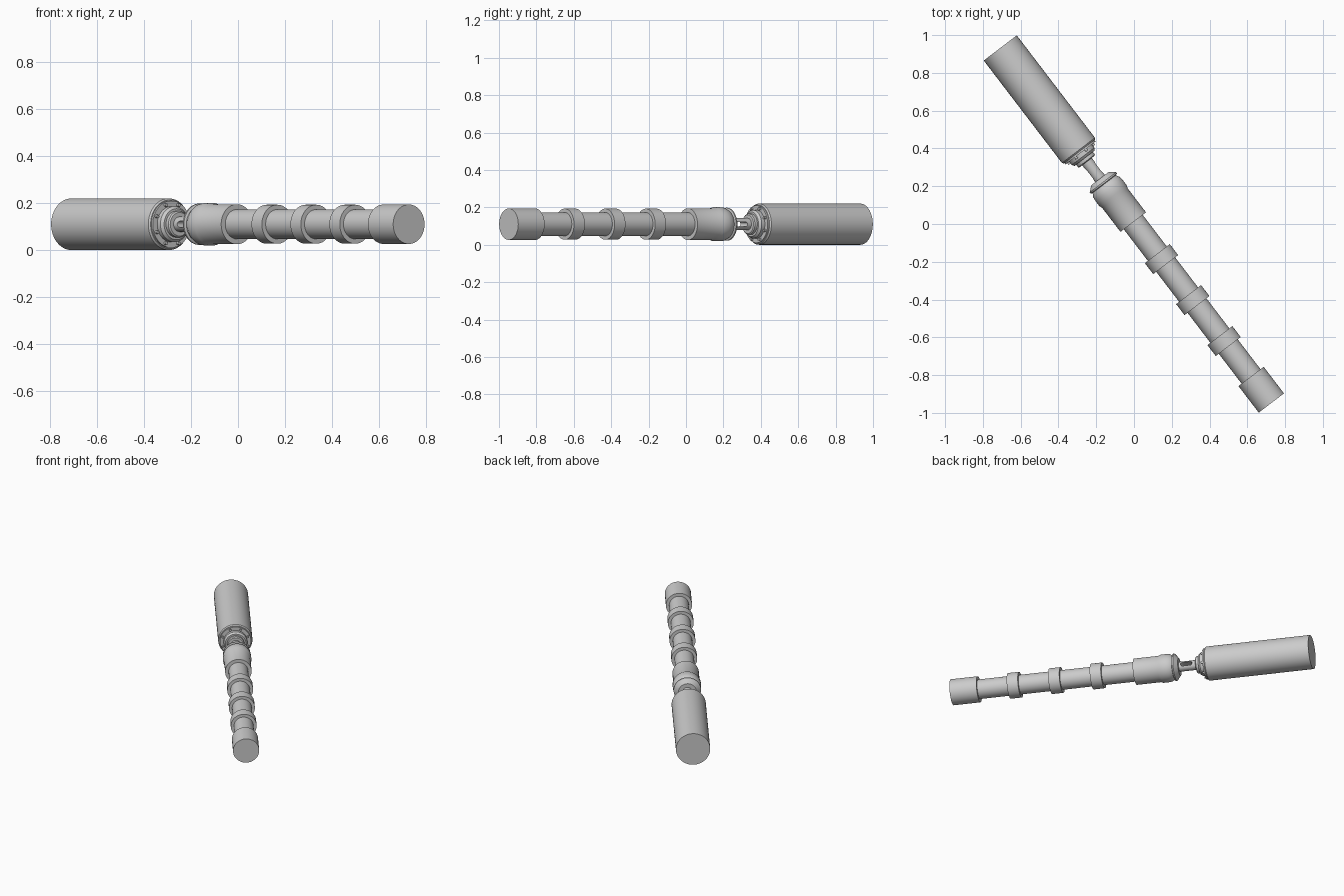
import bpy, bmesh, math
from mathutils import Matrix, Vector

cube = bpy.data.objects.get("Cube")
if cube:
    bpy.data.objects.remove(cube, do_unlink=True)

# Frame whose local z runs along the pump, from the motor's back end
angle = math.atan2(-0.795, 0.607)
axis = Vector((math.cos(angle), math.sin(angle), 0))
up = Vector((0, 0, 1))
side = up.cross(axis)
FRAME = Matrix((side, up, axis)).transposed().to_4x4()
FRAME.translation = (-0.708, 0.932, 0.11)
LENGTH = 2.365
SEGMENTS = 64


def add_object(name, bm):
    bmesh.ops.recalc_face_normals(bm, faces=bm.faces)
    mesh = bpy.data.meshes.new(name)
    bm.to_mesh(mesh)
    bm.free()
    obj = bpy.data.objects.new(name, mesh)
    bpy.context.collection.objects.link(obj)
    obj.matrix_world = FRAME
    return obj


def lathe(name, profile):
    """Turn (radius, distance) points around the pump axis, capping both ends."""
    points = [(0, profile[0][1])] + profile + [(0, profile[-1][1])]
    bm = bmesh.new()
    verts = [bm.verts.new((r, 0, t)) for r, t in points]
    edges = [bm.edges.new(pair) for pair in zip(verts, verts[1:])]
    bmesh.ops.spin(bm, geom=verts + edges, cent=(0, 0, 0), axis=(0, 0, 1),
                   angle=math.tau, steps=SEGMENTS)
    bmesh.ops.remove_doubles(bm, verts=bm.verts, dist=0.0001)
    return add_object(name, bm)


def cylinder(name, radius, start, end):
    return lathe(name, [(radius, start), (radius, end)])


parts = []

# Motor with a chamfered front edge
parts.append(lathe("motor_housing", [(0.11, 0), (0.11, 0.682), (0.104, 0.69)]))
parts.append(lathe("motor_flange", [
    (0.1, 0.685), (0.1, 0.7), (0.076, 0.7), (0.076, 0.722), (0.066, 0.735),
    (0.056, 0.735), (0.056, 0.752), (0.05, 0.757)]))

# Ring of flange bolts
for i in range(8):
    turn = math.tau * (i + 0.5) / 8
    bm = bmesh.new()
    bmesh.ops.create_cone(
        bm, cap_ends=True, segments=12, radius1=0.007, radius2=0.007, depth=0.02,
        matrix=Matrix.Translation((0.088 * math.cos(turn), 0.088 * math.sin(turn), 0.702)))
    parts.append(add_object(f"flange_bolt_{i + 1}", bm))

# Shaft sleeve with a round-ended slot through both sides
sleeve = cylinder("shaft_sleeve", 0.032, 0.74, 0.9)
parts.append(sleeve)
bm = bmesh.new()
rim = []
for centre, first in ((0.845, 0), (0.795, math.pi)):
    for i in range(9):
        a = first + math.pi * i / 8
        rim.append(bm.verts.new((-0.06, 0.013 * math.cos(a), centre + 0.013 * math.sin(a))))
face = bm.faces.new(rim)
extruded = bmesh.ops.extrude_face_region(bm, geom=[face])
moved = [v for v in extruded["geom"] if isinstance(v, bmesh.types.BMVert)]
bmesh.ops.translate(bm, verts=moved, vec=(0.12, 0, 0))
cutter = add_object("slot_cutter", bm)
cutter.hide_render = True
cutter.hide_viewport = True
cutter.display_type = 'WIRE'
slot = sleeve.modifiers.new("slot", 'BOOLEAN')
slot.operation = 'DIFFERENCE'
slot.solver = 'EXACT'
slot.object = cutter
bpy.context.view_layer.update()
bpy.context.view_layer.objects.active = sleeve
bpy.ops.object.modifier_apply(modifier=slot.name)
bpy.data.objects.remove(cutter, do_unlink=True)

# Pump head: flared lip, groove, bulged collar and straight neck
parts.append(lathe("pump_head", [
    (0.05, 0.87), (0.058, 0.87), (0.088, 0.895), (0.088, 0.903), (0.078, 0.907),
    (0.082, 0.915), (0.089, 0.928), (0.091, 0.95), (0.091, 0.985),
    (0.085, 1.0), (0.085, 1.16)]))

# Discharge tube with evenly spaced couplings and an end cap
parts.append(cylinder("discharge_tube", 0.063, 1.1, LENGTH - 0.05))
for i in range(3):
    start = 1.37 + 0.273 * i
    parts.append(lathe(f"tube_coupling_{i + 1}", [
        (0.083, start), (0.083, start + 0.073)]))
parts.append(cylinder("end_cap", 0.084, 2.188, LENGTH))

# Smooth round walls, crisp rims
bpy.ops.object.select_all(action='DESELECT')
for part in parts:
    part.select_set(True)
bpy.context.view_layer.objects.active = parts[0]
bpy.ops.object.shade_smooth_by_angle(angle=math.radians(25))
